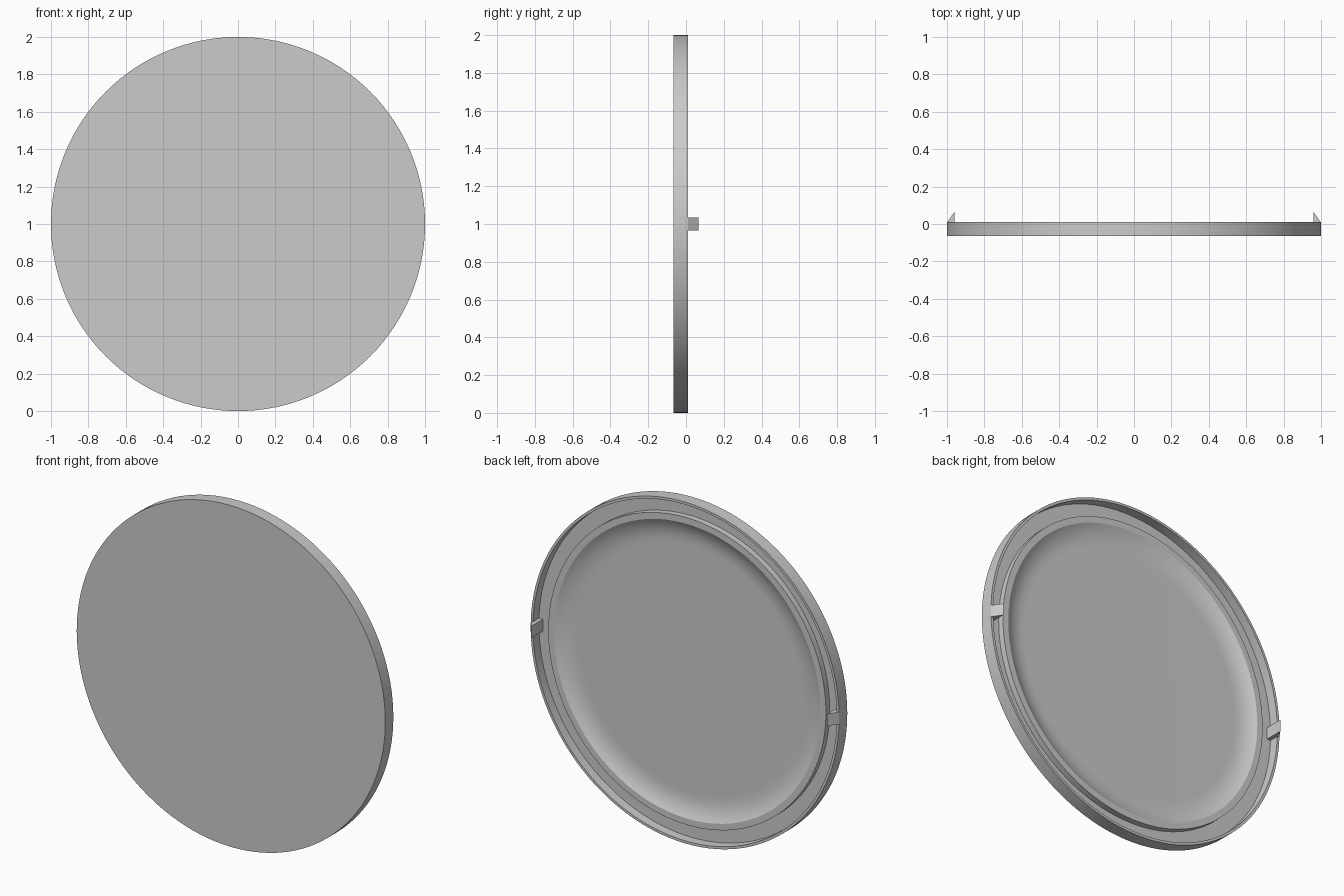
import bpy, bmesh, math
from mathutils import Vector

cube = bpy.data.objects.get("Cube")
if cube:
    bpy.data.objects.remove(cube, do_unlink=True)

FRONT, BACK, FLOOR, RIDGE = -0.065, 0.01, -0.045, -0.01
CENTRE = Vector((0, 0, 1))

grey = bpy.data.materials.new("plain grey")
grey.use_nodes = True
colour = (0.6, 0.6, 0.6, 1)
grey.diffuse_color = colour
grey.node_tree.nodes["Principled BSDF"].inputs["Base Color"].default_value = colour


def finish(name, bm, smooth=False):
    bmesh.ops.recalc_face_normals(bm, faces=bm.faces)
    mesh = bpy.data.meshes.new(name)
    bm.to_mesh(mesh)
    bm.free()
    obj = bpy.data.objects.new(name, mesh)
    bpy.context.collection.objects.link(obj)
    mesh.materials.append(grey)
    if smooth:
        bpy.ops.object.select_all(action='DESELECT')
        bpy.context.view_layer.objects.active = obj
        obj.select_set(True)
        bpy.ops.object.shade_smooth_by_angle(angle=math.radians(25))
    return obj


# Round lid: (radius, depth) profile with rim, groove, ridge and hollow dish
profile = [(0, FRONT), (1, FRONT), (1, BACK), (0.985, BACK), (0.985, FLOOR),
           (0.90, FLOOR), (0.90, RIDGE)]
steps = 10
for i in range(steps + 1):
    t = 1 - i / steps
    profile.append((0.72 + 0.143 * t, FLOOR + (RIDGE - FLOOR) * t ** 2.5))
profile.append((0, FLOOR))

bm = bmesh.new()
verts = [bm.verts.new(CENTRE + Vector((r, y, 0))) for r, y in profile]
edges = [bm.edges.new(pair) for pair in zip(verts, verts[1:])]
bmesh.ops.spin(bm, geom=verts + edges, cent=CENTRE, axis=(0, 1, 0),
               angle=math.tau, steps=128)
bmesh.ops.remove_doubles(bm, verts=bm.verts, dist=0.0005)
finish("lid", bm, smooth=True)

# Wedge clips standing on the rim at both sides
for side, name in ((1, "left_clip"), (-1, "right_clip")):
    outline = [(0.96, FLOOR), (0.99, FLOOR), (0.998, BACK), (0.96, 0.065)]
    bm = bmesh.new()
    face = bm.faces.new([bm.verts.new((side * x, y, 0.965)) for x, y in outline])
    ext = bmesh.ops.extrude_face_region(bm, geom=[face])
    top = [v for v in ext["geom"] if isinstance(v, bmesh.types.BMVert)]
    bmesh.ops.translate(bm, verts=top, vec=(0, 0, 0.07))
    finish(name, bm)
